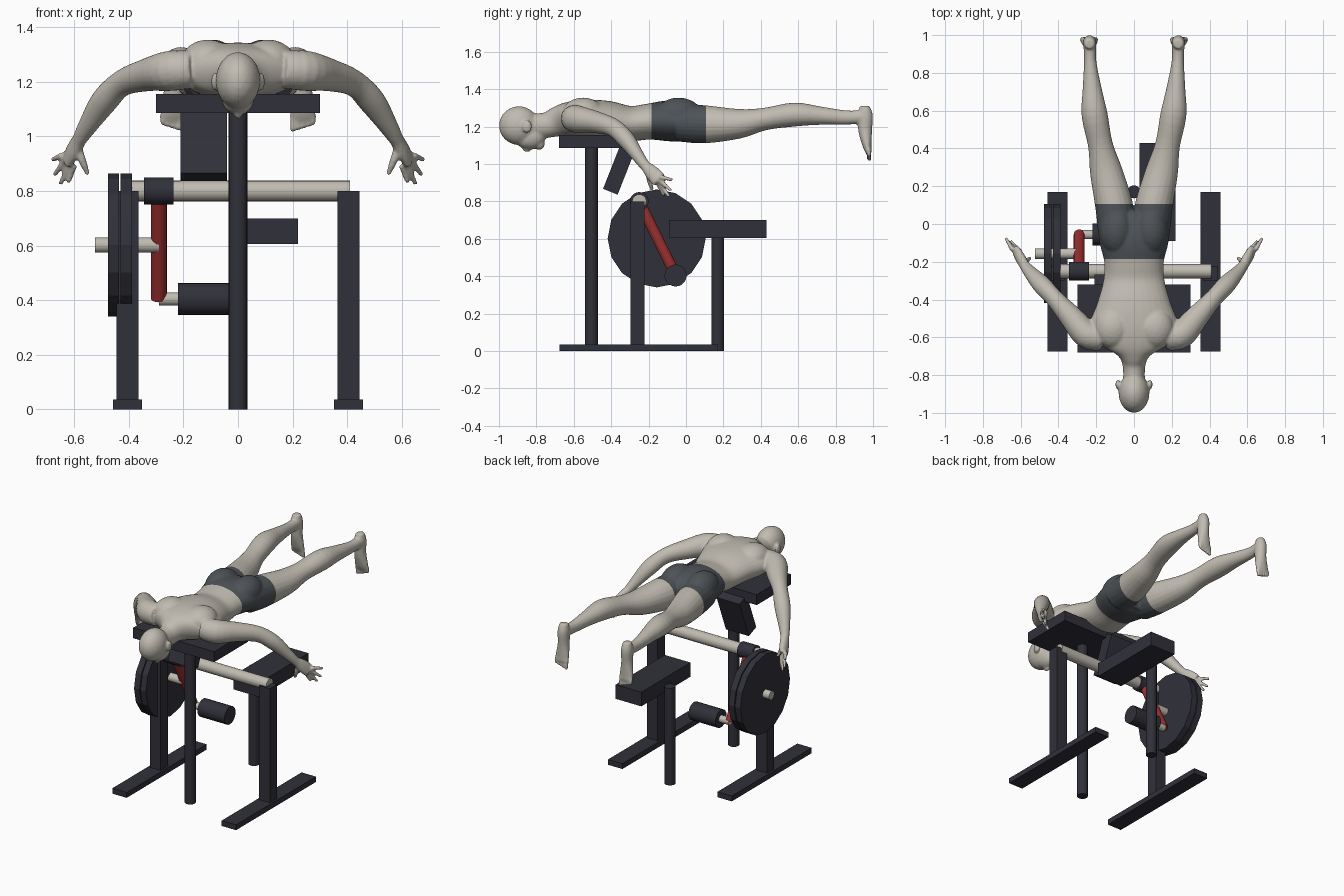
import bpy, bmesh
from math import radians
from mathutils import Vector, Matrix

cube = bpy.data.objects.get("Cube")
if cube:
    bpy.data.objects.remove(cube)


def make_material(name, color):
    mat = bpy.data.materials.new(name)
    mat.use_nodes = True
    mat.diffuse_color = (*color, 1)
    mat.node_tree.nodes["Principled BSDF"].inputs["Base Color"].default_value = (*color, 1)
    return mat


frame_dark = make_material("frame_dark", (0.03, 0.03, 0.042))
skin = make_material("pale_skin", (0.53, 0.5, 0.44))
shorts = make_material("slate_shorts", (0.075, 0.085, 0.095))
red = make_material("arm_red", (0.33, 0.03, 0.03))
steel = make_material("pale_steel", (0.53, 0.5, 0.44))


def finish(name, bm, mat):
    mesh = bpy.data.meshes.new(name)
    bm.to_mesh(mesh)
    bm.free()
    mesh.materials.append(mat)
    obj = bpy.data.objects.new(name, mesh)
    bpy.context.collection.objects.link(obj)
    return obj


def box(name, low, high, mat=frame_dark):
    low, high = Vector(low), Vector(high)
    bm = bmesh.new()
    bmesh.ops.create_cube(bm, size=1)
    bmesh.ops.scale(bm, vec=high - low, verts=bm.verts)
    bmesh.ops.translate(bm, vec=(low + high) / 2, verts=bm.verts)
    return finish(name, bm, mat)


def rod(name, start, end, radius, mat=frame_dark, sides=20):
    start, end = Vector(start), Vector(end)
    axis = end - start
    bm = bmesh.new()
    bmesh.ops.create_cone(bm, cap_ends=True, segments=sides, radius1=radius,
                          radius2=radius, depth=axis.length)
    turn = axis.to_track_quat("Z", "Y").to_matrix().to_4x4()
    bm.transform(Matrix.Translation((start + end) / 2) @ turn)
    obj = finish(name, bm, mat)
    bpy.ops.object.select_all(action="DESELECT")
    obj.select_set(True)
    bpy.context.view_layer.objects.active = obj
    bpy.ops.object.shade_smooth_by_angle(angle=radians(30 if sides > 16 else 15))
    return obj


# Frame: feet, uprights and cross bar
for side, s in (("left", 1), ("right", -1)):
    x = 0.405 * s
    box(side + "_foot", (x - 0.053, -0.675, 0), (x + 0.053, 0.17, 0.036))
    box(side + "_upright", (x - 0.04, -0.298, 0.03), (x + 0.04, -0.222, 0.8))
rod("cross_bar", (-0.4, -0.25, 0.8), (0.41, -0.25, 0.8), 0.038, steel)

# Posts and pads
rod("front_post", (0, -0.505, 0), (0, -0.505, 1.1), 0.034)
rod("rear_post", (0, 0.17, 0), (0, 0.17, 0.65), 0.034)
box("chest_pad", (-0.3, -0.68, 1.085), (0.3, -0.32, 1.155))
box("rear_pad", (0.03, -0.09, 0.605), (0.22, 0.43, 0.7))
hip_pad = box("tilted_pad", (-0.085, -0.042, -0.135), (0.085, 0.042, 0.135))
hip_pad.location = (-0.125, -0.355, 0.977)
hip_pad.rotation_euler.x = radians(-21.5)

# Swinging arm with roller and weight plates
rod("pivot_sleeve", (-0.345, -0.25, 0.8), (-0.237, -0.25, 0.8), 0.05)
rod("swing_arm", (-0.29, -0.25, 0.8), (-0.29, -0.055, 0.405), 0.029, red)
rod("roller_pin", (-0.29, -0.056, 0.404), (-0.1, -0.056, 0.404), 0.024, steel)
rod("roller", (-0.22, -0.056, 0.404), (-0.02, -0.056, 0.404), 0.059)
rod("plate_pin", (-0.525, -0.157, 0.602), (-0.29, -0.157, 0.602), 0.028, steel)
for label, x in (("outer", -0.477), ("inner", -0.43)):
    rod(label + "_plate", (x, -0.157, 0.602), (x + 0.041, -0.157, 0.602), 0.262, sides=16)

# Figure: overlapping lofts and ellipsoids fused into one skin
body = bmesh.new()


def ellipsoid(center, radii):
    made = bmesh.ops.create_icosphere(body, subdivisions=3, radius=1)["verts"]
    bmesh.ops.scale(body, vec=radii, verts=made)
    bmesh.ops.translate(body, vec=center, verts=made)


def loft(sections, s=1, steps=4, sides=20):
    """Each section is x, y, z, half width, half depth; s mirrors x."""
    keys = [Vector(k) for k in sections]
    keys = [2 * keys[0] - keys[1]] + keys + [2 * keys[-1] - keys[-2]]
    fine = []
    for a, b, c, d in zip(keys, keys[1:], keys[2:], keys[3:]):
        for i in range(steps):
            t = i / steps
            fine.append(b + (c - a) * (t / 2) + (2 * a - 5 * b + 4 * c - d) * (t * t / 2)
                        + (3 * b - a - 3 * c + d) * (t ** 3 / 2))
    fine.append(keys[-2])
    rings = []
    for i, k in enumerate(fine):
        along = fine[min(i + 1, len(fine) - 1)] - fine[max(i - 1, 0)]
        along = Vector(along[:3]).normalized()
        across = (Vector((1, 0, 0)) - along * along.x).normalized()
        deep = along.cross(across)
        ring = []
        for j in range(sides):
            spin = Matrix.Rotation(radians(360 * j / sides), 2) @ Vector((1, 0))
            p = Vector(k[:3]) + across * spin.x * k[3] + deep * spin.y * k[4]
            ring.append(body.verts.new((p.x * s, p.y, p.z)))
        rings.append(ring)
    for low, high in zip(rings, rings[1:]):
        for j in range(sides):
            n = (j + 1) % sides
            body.faces.new((low[j], low[n], high[n], high[j]))
    body.faces.new(rings[0][::-1])
    body.faces.new(rings[-1])


# Head and torso
ellipsoid((0, -0.893, 1.205), (0.082, 0.107, 0.104))
ellipsoid((0, -0.835, 1.145), (0.06, 0.085, 0.068))
ellipsoid((0, -0.785, 1.105), (0.032, 0.03, 0.03))
ellipsoid((0, -0.85, 1.085), (0.014, 0.026, 0.022))
loft([(0, -0.85, 1.2, 0.058, 0.07), (0, -0.75, 1.207, 0.06, 0.068),
      (0, -0.69, 1.225, 0.09, 0.08), (0, -0.63, 1.238, 0.19, 0.093),
      (0, -0.54, 1.24, 0.235, 0.104), (0, -0.42, 1.232, 0.195, 0.105),
      (0, -0.3, 1.216, 0.162, 0.094), (0, -0.2, 1.226, 0.158, 0.096),
      (0, -0.1, 1.23, 0.182, 0.108), (0, 0, 1.218, 0.19, 0.1),
      (0, 0.05, 1.2, 0.17, 0.07)], sides=32)

for s in (1, -1):
    ellipsoid((0.085 * s, -0.85, 1.2), (0.013, 0.026, 0.034))
    ellipsoid((0.11 * s, -0.55, 1.275), (0.1, 0.11, 0.08))
    ellipsoid((0.09 * s, -0.04, 1.255), (0.093, 0.13, 0.1))
    # Leg and foot
    loft([(0.09, -0.04, 1.22, 0.1, 0.1), (0.106, 0.1, 1.212, 0.1, 0.102),
          (0.148, 0.28, 1.215, 0.086, 0.08), (0.178, 0.42, 1.24, 0.066, 0.06),
          (0.209, 0.58, 1.264, 0.069, 0.064), (0.222, 0.72, 1.258, 0.05, 0.049),
          (0.232, 0.86, 1.248, 0.033, 0.038), (0.235, 0.97, 1.255, 0.034, 0.036)], s)
    loft([(0.235, 0.955, 1.31, 0.026, 0.026), (0.235, 0.958, 1.26, 0.036, 0.041),
          (0.235, 0.958, 1.18, 0.036, 0.037), (0.237, 0.968, 1.1, 0.046, 0.025),
          (0.237, 0.978, 1.06, 0.046, 0.016)], s)
    for i in range(5):
        x = 0.2 + 0.019 * i
        tip = 1.017 + 0.006 * i
        loft([(x, 0.974, 1.08, 0.011, 0.014), (x, 0.98, tip, 0.009, 0.011)], s, sides=10)
    # Arm
    loft([(0.17, -0.6, 1.245, 0.07, 0.07), (0.25, -0.585, 1.24, 0.074, 0.074),
          (0.335, -0.49, 1.225, 0.062, 0.06), (0.425, -0.39, 1.195, 0.047, 0.049),
          (0.49, -0.32, 1.13, 0.05, 0.047), (0.55, -0.255, 1.04, 0.036, 0.034),
          (0.583, -0.215, 0.985, 0.026, 0.027)], s)
    # Palm, fingers and thumb
    loft([(0.578, -0.222, 0.995, 0.026, 0.026), (0.603, -0.178, 0.95, 0.026, 0.04),
          (0.625, -0.142, 0.912, 0.02, 0.042)], s)
    knuckles = [(0.602, -0.148, 0.895), (0.616, -0.142, 0.9),
                (0.632, -0.14, 0.912), (0.642, -0.138, 0.93)]
    tips = [(0.622, -0.118, 0.83), (0.651, -0.09, 0.825),
            (0.674, -0.08, 0.858), (0.68, -0.073, 0.915)]
    for knuckle, tip in zip(knuckles, tips):
        loft([(*knuckle, 0.014, 0.014), (*tip, 0.009, 0.009)], s, sides=10)
    loft([(0.59, -0.2, 0.96, 0.018, 0.018), (0.57, -0.195, 0.91, 0.015, 0.015),
          (0.55, -0.18, 0.86, 0.009, 0.009)], s, sides=10)

bmesh.ops.recalc_face_normals(body, faces=body.faces)
figure = finish("figure", body, skin)
figure.data.materials.append(shorts)
remesh = figure.modifiers.new("fuse", "REMESH")
remesh.mode = "VOXEL"
remesh.voxel_size = 0.0065
soften = figure.modifiers.new("soften", "SMOOTH")
soften.factor = 0.5
soften.iterations = 6
evaluated = figure.evaluated_get(bpy.context.evaluated_depsgraph_get())
fused = bpy.data.meshes.new_from_object(evaluated)
figure.modifiers.clear()
figure.data = fused

# Shorts: cut clean hems and colour the band between them
waist, hem = -0.185, 0.107
bm = bmesh.new()
bm.from_mesh(fused)
for y in (waist, hem):
    bmesh.ops.bisect_plane(bm, geom=bm.verts[:] + bm.edges[:] + bm.faces[:],
                           plane_co=(0, y, 0), plane_no=(0, 1, 0))
for face in bm.faces:
    middle = face.calc_center_median()
    face.material_index = int(waist < middle.y < hem and abs(middle.x) < 0.35)
bm.to_mesh(fused)
bm.free()
fused.shade_smooth()
